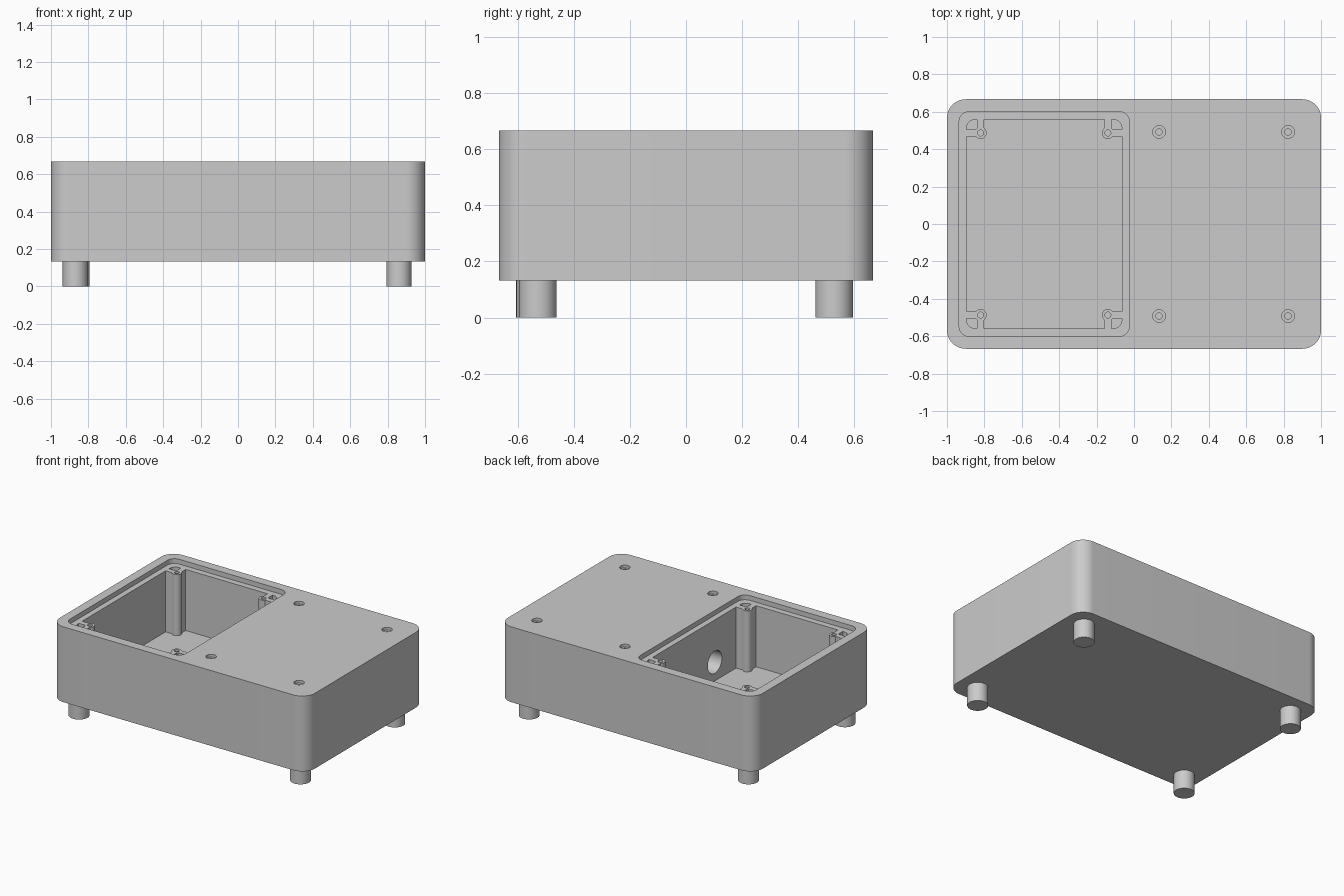
import bpy, bmesh, math
from mathutils import Matrix

old = bpy.data.objects.get("Cube")
if old:
    bpy.data.objects.remove(old, do_unlink=True)

grey = bpy.data.materials.new("plain grey")
grey.use_nodes = True
colour = (0.6, 0.6, 0.6, 1)
grey.diffuse_color = colour
grey.node_tree.nodes["Principled BSDF"].inputs["Base Color"].default_value = colour


def finish(bm, name):
    bmesh.ops.recalc_face_normals(bm, faces=bm.faces)
    mesh = bpy.data.meshes.new(name)
    bm.to_mesh(mesh)
    bm.free()
    mesh.materials.append(grey)
    obj = bpy.data.objects.new(name, mesh)
    bpy.context.collection.objects.link(obj)
    return obj


def block(name, cx, cy, hx, hy, z0, z1, radius=0.0, steps=12):
    """Upright prism with a rounded rectangular outline."""
    bm = bmesh.new()
    outline = []
    for k, (sx, sy) in enumerate([(1, 1), (-1, 1), (-1, -1), (1, -1)]):
        for i in range(steps + 1 if radius else 1):
            a = (k + i / steps) * math.pi / 2
            outline.append(bm.verts.new((cx + sx * (hx - radius) + radius * math.cos(a),
                                         cy + sy * (hy - radius) + radius * math.sin(a), z0)))
    face = bm.faces.new(outline)
    top = bmesh.ops.extrude_face_region(bm, geom=[face])["geom"]
    verts = [v for v in top if isinstance(v, bmesh.types.BMVert)]
    bmesh.ops.translate(bm, verts=verts, vec=(0, 0, z1 - z0))
    return finish(bm, name)


def cylinder(name, x, y, radius, z0, z1, segments=32):
    bm = bmesh.new()
    bmesh.ops.create_cone(bm, cap_ends=True, segments=segments, radius1=radius,
                          radius2=radius, depth=z1 - z0,
                          matrix=Matrix.Translation((x, y, (z0 + z1) / 2)))
    return finish(bm, name)


def activate(obj):
    bpy.ops.object.select_all(action="DESELECT")
    obj.select_set(True)
    bpy.context.view_layer.objects.active = obj


def cut(target, cutter):
    """Subtract the cutter, then discard it."""
    cutter.hide_render = True
    mod = target.modifiers.new("cut", "BOOLEAN")
    mod.operation = "DIFFERENCE"
    mod.solver = "EXACT"
    mod.object = cutter
    activate(target)
    bpy.ops.object.modifier_apply(modifier=mod.name)
    bpy.data.objects.remove(cutter, do_unlink=True)


corners = [(sx, sy) for sx in (-1, 1) for sy in (-1, 1)]
base, floor, ledge, top = 0.133, 0.2, 0.633, 0.667
well_x = -0.48

# Main enclosure
body = block("enclosure", 0, 0, 1, top, base, top, 0.1, 16)

# Well shape, leaving screw posts joined to the walls by ribs
well = block("well_cutter", well_x, 0, 0.415, 0.558, floor, ledge + 0.01, 0.045)
for sx, sy in corners:
    px, py = well_x + sx * 0.34, sy * 0.487
    cut(well, cylinder("post", px, py, 0.032, 0.1, 0.8))
    cut(well, block("side_rib", px + sx * 0.1, py, 0.1, 0.019, 0.1, 0.8))
    cut(well, block("end_rib", px, py + sy * 0.1, 0.019, 0.1, 0.1, 0.8))
cut(body, well)

# Shallow recess for the cover
cut(body, block("recess_cutter", well_x, 0, 0.455, 0.601, ledge, 0.8, 0.055))

# Screw holes in the posts, and counterbored holes in the closed half
for sx, sy in corners:
    cut(body, cylinder("post_hole", well_x + sx * 0.34, sy * 0.487, 0.016, 0.45, 0.8, 20))
    hx, hy = 0.479 + sx * 0.345, sy * 0.492
    cut(body, cylinder("counterbore", hx, hy, 0.034, top - 0.02, 0.8))
    cut(body, cylinder("screw_hole", hx, hy, 0.017, 0.45, 0.8, 20))

# Round passage in the dividing wall
passage = cylinder("passage_cutter", 0, 0, 0.079, -0.15, 0.25)
passage.data.transform(Matrix.Translation((0, -0.23, 0.333)) @ Matrix.Rotation(math.pi / 2, 4, "Y"))
cut(body, passage)

# Feet; the front one on the -x side sits slightly further out
feet = []
for sx, sy in corners:
    shift = 0.01 if (sx, sy) == (-1, -1) else 0
    name = ("front" if sy < 0 else "back") + ("_right" if sx < 0 else "_left") + "_foot"
    feet.append(cylinder(name, sx * (0.86 + shift), sy * (0.528 + shift), 0.067, 0, base + 0.01, 40))

for obj in [body] + feet:
    activate(obj)
    bpy.ops.object.shade_smooth_by_angle(angle=math.radians(30))
